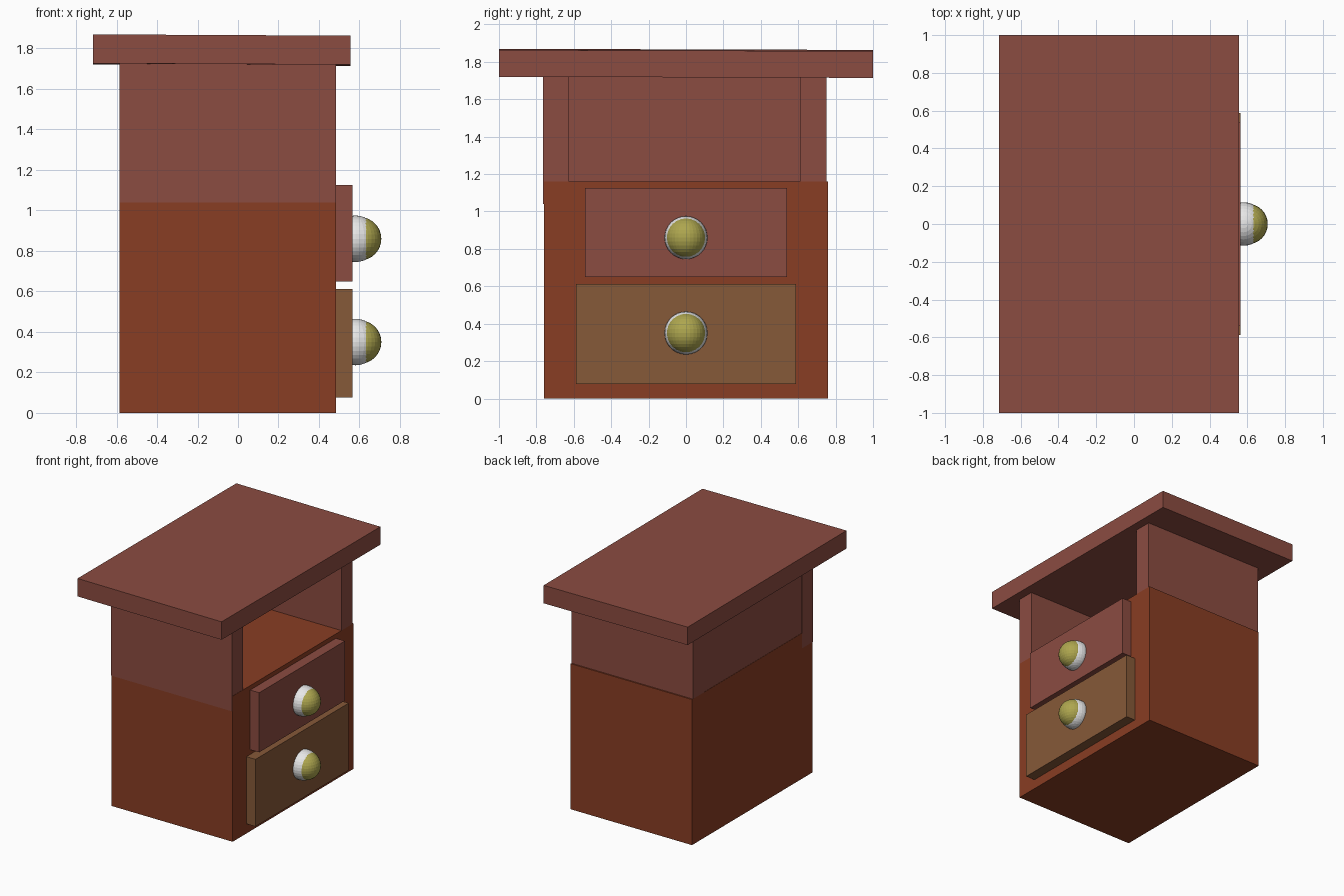
import bpy, bmesh
from mathutils import Vector

cube = bpy.data.objects.get("Cube")
if cube:
    bpy.data.objects.remove(cube, do_unlink=True)


def material(name, colour):
    m = bpy.data.materials.new(name)
    m.use_nodes = True
    rgba = (*colour, 1.0)
    m.diffuse_color = rgba
    m.node_tree.nodes["Principled BSDF"].inputs["Base Color"].default_value = rgba
    return m


red_wood = material("red wood", (0.26, 0.072, 0.053))
orange_wood = material("orange wood", (0.25, 0.047, 0.017))
brown_wood = material("brown wood", (0.24, 0.10, 0.04))
brass = material("brass yellow", (0.42, 0.38, 0.077))
white = material("white", (0.8, 0.8, 0.8))


def finish(bm, name, mat):
    mesh = bpy.data.meshes.new(name)
    bm.to_mesh(mesh)
    bm.free()
    mesh.materials.append(mat)
    ob = bpy.data.objects.new(name, mesh)
    bpy.context.collection.objects.link(ob)
    return ob


def box(name, mat, x, y, z):
    """Box filling the given x, y and z ranges."""
    bm = bmesh.new()
    bmesh.ops.create_cube(bm, size=1)
    for v in bm.verts:
        v.co = Vector([(r[0] + r[1]) / 2 + c * (r[1] - r[0])
                       for c, r in zip(v.co, (x, y, z))])
    return finish(bm, name, mat)


def ball(name, mat, centre, radius):
    bm = bmesh.new()
    bmesh.ops.create_uvsphere(bm, u_segments=32, v_segments=16, radius=radius)
    ob = finish(bm, name, mat)
    ob.location = centre
    return ob


# Lower cabinet
BACK, FACE = -0.585, 0.485
box("cabinet_body", orange_wood, (BACK, FACE), (-0.76, 0.76), (0, 1.16))

# Walls of the open shelf; the front one laps down over the cabinet
box("front_side_panel", red_wood, (BACK - 0.001, FACE - 0.002), (-0.764, -0.625), (1.04, 1.73))
box("rear_side_panel", red_wood, (BACK, FACE), (0.61, 0.75), (1.16, 1.73))
box("shelf_back_panel", red_wood, (BACK + 0.002, BACK + 0.12), (-0.625, 0.61), (1.16, 1.73))

# Overhanging top, very slightly tilted
top = box("table_top", red_wood, (-0.715, 0.555), (-1, 1), (1.72, 1.863))
for v in top.data.vertices:
    v.co.z -= 0.005 * v.co.x + 0.003 * v.co.y

# Drawers, each with a two-part round knob
for level, mat, half, low, high, knob in (
        ("upper", red_wood, 0.54, 0.65, 1.125, 0.86),
        ("lower", brown_wood, 0.587, 0.077, 0.612, 0.35)):
    box(level + "_drawer", mat, (FACE, 0.565), (-half, half), (low, high))
    ball(level + "_knob_base", white, (0.58, 0, knob), 0.115)
    ball(level + "_knob_cap", brass, (0.601, 0, knob), 0.107)
